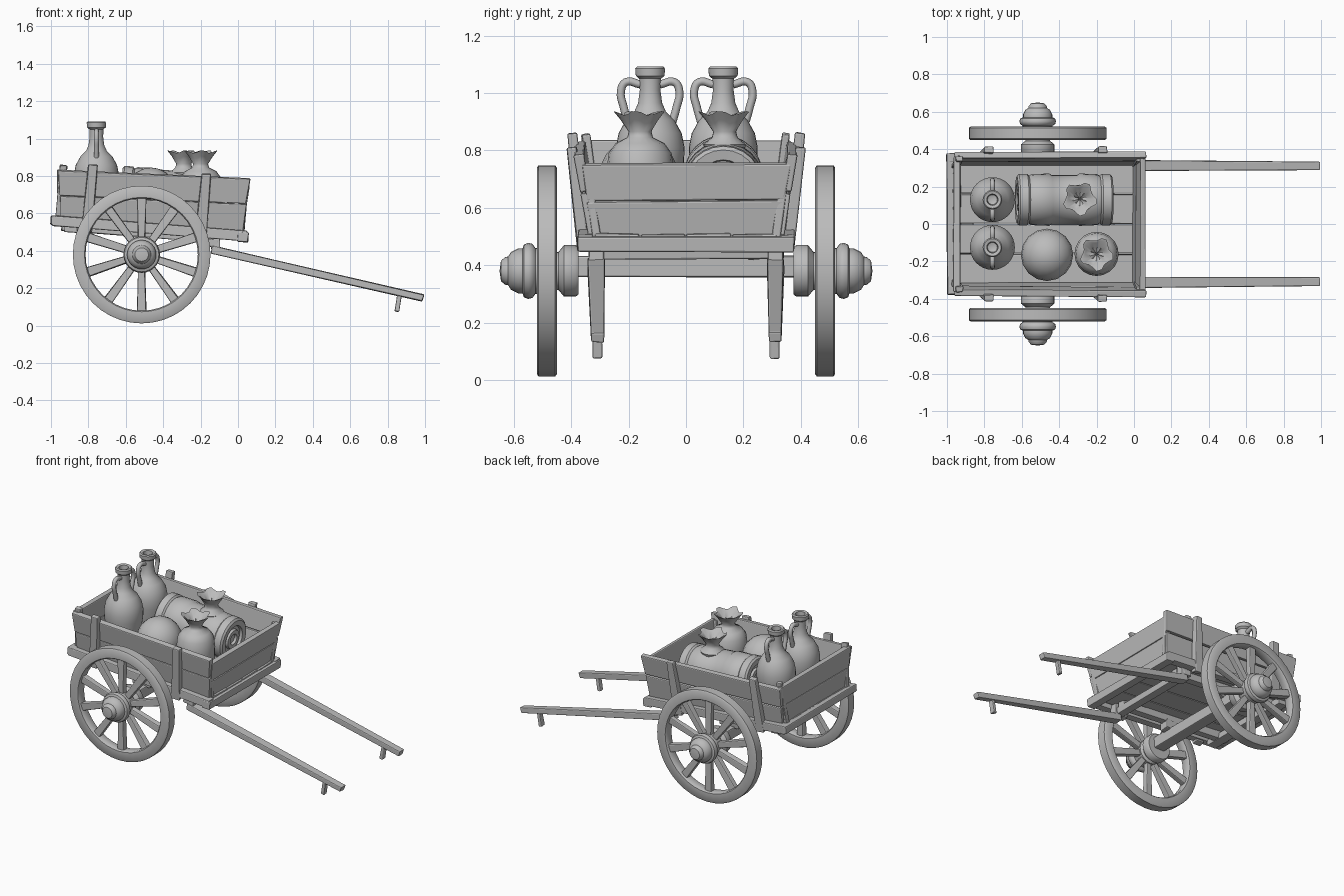
import bpy, bmesh, math, random
from mathutils import Vector, Matrix

random.seed(4)
if "Cube" in bpy.data.objects:
    bpy.data.objects.remove(bpy.data.objects["Cube"])

grey = bpy.data.materials.new("plain grey")
grey.use_nodes = True
grey.diffuse_color = (0.5, 0.5, 0.5, 1)
grey.node_tree.nodes["Principled BSDF"].inputs["Base Color"].default_value = (0.5, 0.5, 0.5, 1)

# The cart body leans forward about this pivot
PIVOT = Vector((-0.47, 0, 0.55))
TILT = (Matrix.Translation(PIVOT) @ Matrix.Rotation(math.radians(4.6), 4, 'Y')
        @ Matrix.Translation(-PIVOT))
LEVEL = Matrix.Identity(4)


def add_object(name, bm, matrix):
    bmesh.ops.recalc_face_normals(bm, faces=bm.faces)
    mesh = bpy.data.meshes.new(name)
    bm.to_mesh(mesh)
    bm.free()
    mesh.transform(matrix)
    mesh.materials.append(grey)
    obj = bpy.data.objects.new(name, mesh)
    bpy.context.collection.objects.link(obj)
    return obj


def smooth(obj, angle=40):
    bpy.ops.object.select_all(action='DESELECT')
    obj.select_set(True)
    bpy.context.view_layer.objects.active = obj
    bpy.ops.object.shade_smooth_by_angle(angle=math.radians(angle))


def beam(name, p, q, start, side=(0, 1, 0), end=None, matrix=TILT, rough=0.003):
    """Tapered timber from p to q; start and end are (width along side, depth)."""
    p, q = Vector(p), Vector(q)
    axis = (q - p).normalized()
    side = Vector(side)
    side = (side - axis * side.dot(axis)).normalized()
    up = axis.cross(side)
    bm = bmesh.new()
    rings = []
    for centre, (w, d) in ((p, start), (q, end or start)):
        ring = []
        for a, b in ((-1, -1), (1, -1), (1, 1), (-1, 1)):
            wobble = Vector([random.uniform(-rough, rough) for _ in range(3)])
            ring.append(bm.verts.new(centre + side * a * w / 2 + up * b * d / 2 + wobble))
        rings.append(ring)
    bm.faces.new(rings[0])
    bm.faces.new(rings[1])
    for i in range(4):
        j = (i + 1) % 4
        bm.faces.new((rings[0][i], rings[0][j], rings[1][j], rings[1][i]))
    obj = add_object(name, bm, matrix)
    bevel = obj.modifiers.new("worn edges", 'BEVEL')
    bevel.width = 0.006
    bevel.segments = 2
    return obj


def lathe(name, profile, matrix, sides=32, closed=False, wavy_from=99, angle=40):
    """Spin (radius, height) points about local z; late points may be wavy."""
    bm = bmesh.new()
    rings = []
    for k, (r, h) in enumerate(profile):
        ring = []
        for i in range(sides):
            a = math.tau * i / sides
            wave = 0.16 * math.cos(5 * a + 1) if k >= wavy_from else 0
            ring.append(bm.verts.new((r * (1 + wave) * math.cos(a),
                                      r * (1 + wave) * math.sin(a), h + 0.05 * wave)))
        rings.append(ring)
    for k in range(len(rings) if closed else len(rings) - 1):
        lo, hi = rings[k], rings[(k + 1) % len(rings)]
        for i in range(sides):
            j = (i + 1) % sides
            bm.faces.new((lo[i], lo[j], hi[j], hi[i]))
    bmesh.ops.remove_doubles(bm, verts=bm.verts, dist=0.0001)
    obj = add_object(name, bm, matrix)
    smooth(obj, angle)
    return obj


def place(x, y, z=0):
    return Matrix.Translation((x, y, z))


# Floor planks
for i in range(4):
    y = -0.24 + 0.16 * i
    beam("floor_plank", (-0.97, y, 0.535), (0.04, y, 0.535), (0.156, 0.03))

# Flared end boards, two planks each
for name, low, high in (("front_board", 0.01, 0.03), ("back_board", -0.945, -0.97)):
    mid = (low + high) / 2
    beam(name, (low, 0, 0.53), (mid, 0, 0.665), (0.65, 0.035), end=(0.69, 0.035))
    beam(name, (mid, 0, 0.668), (high, 0, 0.795), (0.69, 0.035), end=(0.73, 0.035))

# Sides, rails, posts, bearers, shafts and wheels, once for each side
for s, word in ((1, "left"), (-1, "right")):
    beam(word + "_lower_board", (-0.46, s * 0.325, 0.53), (-0.465, s * 0.348, 0.675),
         (0.98, 0.03), (1, 0, 0), (1.0, 0.03))
    beam(word + "_upper_board", (-0.465, s * 0.35, 0.678), (-0.47, s * 0.37, 0.81),
         (1.0, 0.035), (1, 0, 0), (1.03, 0.035))
    beam(word + "_frame_rail", (-0.99, s * 0.352, 0.52), (0.05, s * 0.352, 0.52), (0.05, 0.055))
    beam(word + "_bearer", (-0.94, s * 0.25, 0.495), (-0.1, s * 0.25, 0.495), (0.05, 0.05))
    for x in (-0.80, -0.19):
        beam(word + "_post", (x - 0.005, s * 0.358, 0.475), (x, s * 0.398, 0.835),
             (0.06, 0.04), (1, 0, 0), (0.05, 0.035))
    for x, top in ((-0.955, 0.82), (0.015, 0.79)):
        beam(word + "_corner_post", (x, s * 0.312, 0.53), (x, s * 0.35, top),
             (0.04, 0.03), (1, 0, 0))
    beam(word + "_axle_block", (-0.515, s * 0.25, 0.42), (-0.515, s * 0.25, 0.48),
         (0.07, 0.14), matrix=LEVEL)

    # Pulling shaft with its peg
    beam(word + "_shaft", (-0.14, s * 0.312, 0.405), (0.99, s * 0.309, 0.148),
         (0.062, 0.045), end=(0.044, 0.038), matrix=LEVEL)
    beam(word + "_shaft_peg", (0.865, s * 0.309, 0.17), (0.848, s * 0.309, 0.075),
         (0.034, 0.024), matrix=LEVEL)
    beam(word + "_shaft_bracket", (-0.12, s * 0.312, 0.41), (-0.12, s * 0.312, 0.5),
         (0.05, 0.045), matrix=LEVEL)

    # Wheel rim, spokes and turned hub
    wheel = place(-0.515, 0, 0.38) @ Matrix.Rotation(-s * math.pi / 2, 4, 'X')
    lathe(word + "_wheel_rim", [(0.306, 0.452), (0.36, 0.45), (0.368, 0.456), (0.368, 0.514),
          (0.36, 0.52), (0.306, 0.518), (0.3, 0.51), (0.3, 0.46)], wheel, 40, True)
    for i in range(10):
        a = math.tau * i / 10 + math.pi / 2
        d = Vector((math.cos(a), math.sin(a), 0))
        hub_point = Vector((0, 0, 0.485))
        beam(word + "_spoke", hub_point + d * 0.05, hub_point + d * 0.31, (0.036, 0.036),
             (-d.y, d.x, 0), (0.05, 0.04), wheel)
    lathe(word + "_hub", [(0, 0.375), (0.082, 0.375), (0.09, 0.385), (0.09, 0.425),
          (0.078, 0.435), (0.066, 0.445), (0.066, 0.45), (0.08, 0.46), (0.08, 0.525),
          (0.094, 0.535), (0.098, 0.55), (0.092, 0.565), (0.078, 0.57), (0.078, 0.585),
          (0.066, 0.61), (0.05, 0.62), (0.048, 0.63), (0.036, 0.645), (0, 0.65)],
          wheel, 24)

# Cross timbers and axle
beam("front_cross_beam", (0.03, -0.378, 0.515), (0.03, 0.378, 0.515), (0.06, 0.055), (1, 0, 0))
beam("back_cross_beam", (-0.965, -0.378, 0.52), (-0.965, 0.378, 0.52), (0.07, 0.05), (1, 0, 0))
beam("shaft_cross_beam", (-0.13, -0.34, 0.47), (-0.13, 0.34, 0.47), (0.06, 0.04), (1, 0, 0))
beam("rear_bearer", (-0.89, -0.34, 0.485), (-0.89, 0.34, 0.485), (0.07, 0.045), (1, 0, 0))
beam("axle", (-0.515, -0.4, 0.395), (-0.515, 0.4, 0.395), (0.08, 0.075), (1, 0, 0), matrix=LEVEL)

# Two jars with paired handles
jar = [(0, 0.55), (0.075, 0.55), (0.1, 0.65), (0.118, 0.76), (0.12, 0.81), (0.11, 0.86),
       (0.085, 0.905), (0.055, 0.935), (0.042, 0.965), (0.036, 1.01), (0.038, 1.05),
       (0.05, 1.06), (0.052, 1.085), (0.046, 1.092), (0.03, 1.088), (0.026, 1.04), (0, 1.03)]
for y in (0.13, -0.125):
    lathe("jar", jar, place(-0.757, y))
    for s in (1, -1):
        curve = bpy.data.curves.new("jar_handle", 'CURVE')
        curve.dimensions = '3D'
        curve.bevel_depth = 0.014
        curve.bevel_resolution = 2
        curve.resolution_u = 5
        spline = curve.splines.new('BEZIER')
        path = ((0.035, 1.03), (0.085, 1.038), (0.102, 1.005), (0.092, 0.95), (0.078, 0.9))
        spline.bezier_points.add(len(path) - 1)
        for point, (out, z) in zip(spline.bezier_points, path):
            point.co = (-0.757, y + s * out, z)
            point.handle_left_type = point.handle_right_type = 'AUTO'
        curve.materials.append(grey)
        handle = bpy.data.objects.new("jar_handle", curve)
        bpy.context.collection.objects.link(handle)
        bpy.ops.object.select_all(action='DESELECT')
        handle.select_set(True)
        bpy.context.view_layer.objects.active = handle
        bpy.ops.object.convert(target='MESH')

# Rolled blanket with strap dents and coiled ends
half = [(0, 0.235), (0.03, 0.235), (0.035, 0.25), (0.06, 0.25), (0.065, 0.235), (0.085, 0.235),
        (0.09, 0.252), (0.125, 0.255), (0.137, 0.245), (0.138, 0.2), (0.128, 0.19),
        (0.136, 0.175), (0.14, 0.08), (0.133, 0.07)]
roll = half + [(r, -h) for r, h in reversed(half)]
lathe("blanket_roll", roll, TILT @ place(-0.385, 0.13, 0.705)
      @ Matrix.Rotation(math.pi / 2, 4, 'Y'), 24)

# Round bundle and two tied sacks with frilled mouths
bundle = [(0.14 * math.sin(math.pi * i / 10), -0.14 * math.cos(math.pi * i / 10))
          for i in range(11)]
lathe("round_bundle", bundle, place(-0.465, -0.165, 0.705), 16)
frill = [(0.045, 0.845), (0.04, 0.865), (0.06, 0.9), (0.082, 0.93), (0.068, 0.925),
         (0.035, 0.885), (0, 0.875)]
sack = [(0, 0.54), (0.09, 0.54), (0.115, 0.6), (0.118, 0.72), (0.11, 0.79), (0.085, 0.825)]
lathe("front_sack", sack + frill, place(-0.2, -0.16), 20, wavy_from=8, angle=50)
lathe("rear_sack", [(0, 0.76), (0.06, 0.78), (0.075, 0.82)] + frill,
      place(-0.29, 0.135), 20, wavy_from=5, angle=50)
